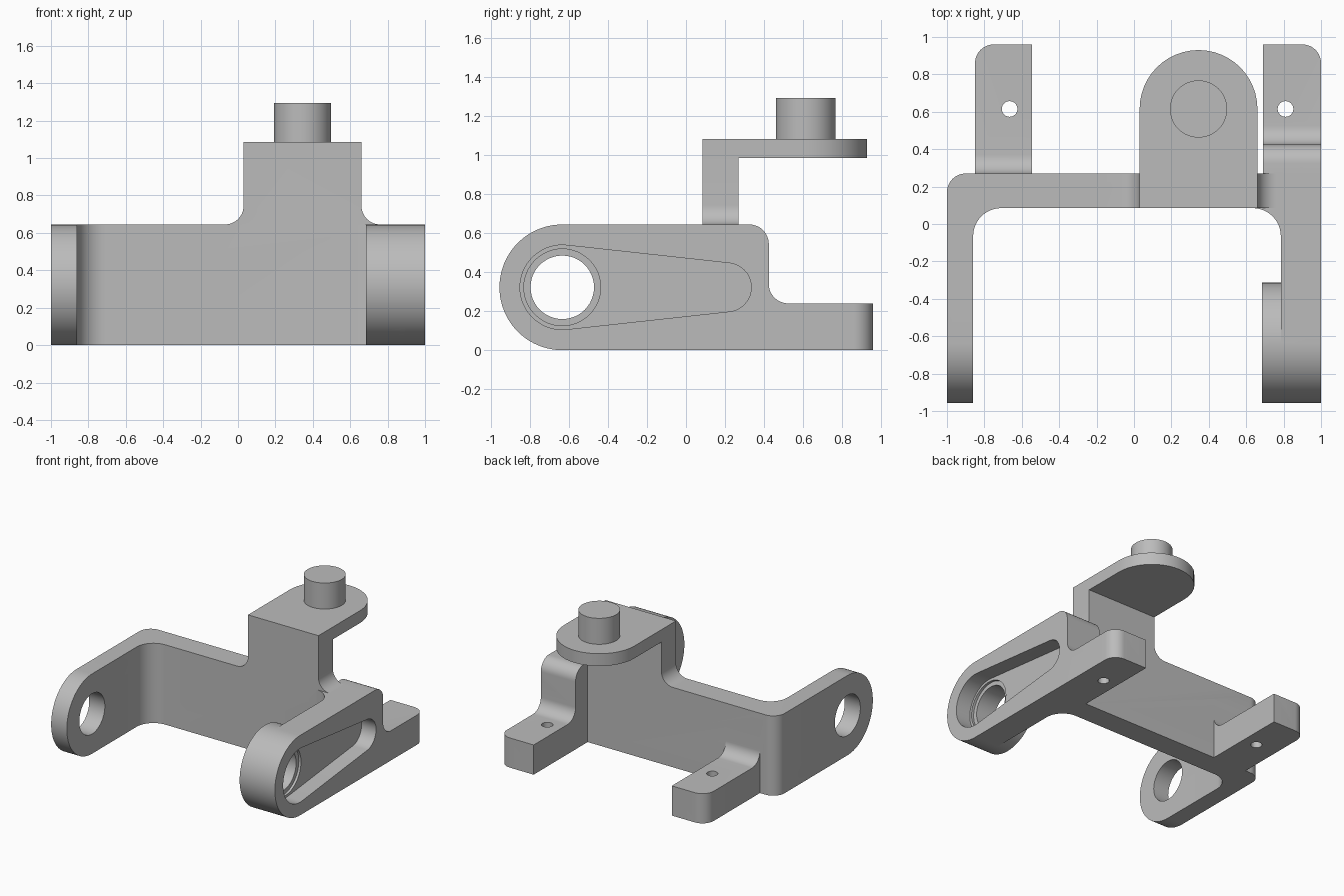
import bpy, bmesh, math
from mathutils import Vector

if "Cube" in bpy.data.objects:
    bpy.data.objects.remove(bpy.data.objects["Cube"])

metal = bpy.data.materials.new("plain_grey")
metal.use_nodes = True
GREY = (0.5, 0.5, 0.5, 1)
metal.diffuse_color = GREY
metal.node_tree.nodes["Principled BSDF"].inputs["Base Color"].default_value = GREY


def outline(*corners, steps=12):
    """Closed polygon from (u, v[, radius]) corners, with rounded corners."""
    pts = []
    for i, corner in enumerate(corners):
        p = Vector(corner[:2])
        r = corner[2] if len(corner) > 2 else 0
        if not r:
            pts.append(p)
            continue
        a = (Vector(corners[i - 1][:2]) - p).normalized()
        b = (Vector(corners[(i + 1) % len(corners)][:2]) - p).normalized()
        half = a.angle(b) / 2
        centre = p + (a + b).normalized() * r / math.sin(half)
        start = p + a * r / math.tan(half) - centre
        end = p + b * r / math.tan(half) - centre
        sweep = math.pi - 2 * half
        for k in range(steps + 1):
            t = k / steps
            pts.append(centre + (start * math.sin((1 - t) * sweep)
                                 + end * math.sin(t * sweep)) / math.sin(sweep))
    return [p for i, p in enumerate(pts) if (p - pts[i - 1]).length > 1e-5]


def taper(c1, r1, c2, r2, steps=32):
    """Outline around two circles that lie along the u axis."""
    phi = math.acos((r1 - r2) / (c2[0] - c1[0]))
    pts = []
    for c, r, a0, a1 in ((c1, r1, phi, 2 * math.pi - phi), (c2, r2, -phi, phi)):
        for k in range(steps + 1):
            a = a0 + (a1 - a0) * k / steps
            pts.append(Vector((c[0] + r * math.cos(a), c[1] + r * math.sin(a))))
    return pts


def circle(u, v, r, steps=48):
    return [Vector((u + r * math.cos(2 * math.pi * k / steps),
                    v + r * math.sin(2 * math.pi * k / steps))) for k in range(steps)]


def prism(name, pts, axis, low, high):
    """Extrude an outline along an axis."""
    place = {"x": lambda p, t: (t, p.x, p.y),
             "y": lambda p, t: (p.x, t, p.y),
             "z": lambda p, t: (p.x, p.y, t)}[axis]
    bm = bmesh.new()
    rings = [[bm.verts.new(place(p, t)) for p in pts] for t in (low, high)]
    for ring in rings:
        bm.faces.new(ring)
    for i in range(len(pts)):
        bm.faces.new((rings[0][i - 1], rings[0][i], rings[1][i], rings[1][i - 1]))
    bmesh.ops.recalc_face_normals(bm, faces=bm.faces)
    mesh = bpy.data.meshes.new(name)
    bm.to_mesh(mesh)
    bm.free()
    mesh.materials.append(metal)
    obj = bpy.data.objects.new(name, mesh)
    bpy.context.collection.objects.link(obj)
    return obj


def combine(target, other, operation):
    """Apply a boolean and drop the helper."""
    other.hide_render = True
    mod = target.modifiers.new("join", "BOOLEAN")
    mod.operation, mod.solver, mod.object = operation, "EXACT", other
    bpy.ops.object.select_all(action="DESELECT")
    bpy.context.view_layer.objects.active = target
    target.select_set(True)
    bpy.ops.object.modifier_apply(modifier=mod.name)
    bpy.data.objects.remove(other)


H, R = 0.645, 0.3225            # wall height, arm end radius
PY, PZ = -0.9575 + R, R         # pivot position
FRONT = PY - R

# U-shaped frame: back wall and two arms with round ends
body = prism("bracket_body", outline(
    (-1, -1.1), (-0.86, -1.1), (-0.86, 0.085, 0.15), (0.785, 0.085, 0.15),
    (0.785, -1.1), (1, -1.1), (1, 0.27), (-1, 0.27, 0.1)), "z", 0, H)
combine(body, prism("arm_shape", outline(
    (FRONT, 0, R), (0.5, 0), (0.5, H), (FRONT, H, R), steps=20), "x", -1.2, 1.2), "INTERSECT")

# Pivot boss on the inside of the left arm
combine(body, prism("pivot_boss", outline(
    (FRONT, 0, R), (PY + R, 0, R), (PY + R, H, R), (FRONT, H, R), steps=20),
    "x", 0.685, 0.9), "UNION")

# Feet, each with one rounded outer corner
tall_foot = prism("tall_foot", outline(
    (0.15, 0), (0.96, 0), (0.96, 0.24), (0.425, 0.24, 0.1),
    (0.425, H, 0.1), (0.15, H)), "x", 0.69, 1)
low_foot = prism("low_foot", outline(
    (0.2, 0), (0.96, 0), (0.96, 0.24), (0.27, 0.24, 0.1),
    (0.27, 0.5), (0.2, 0.5)), "x", -0.85, -0.545)
for foot, inner, outer in ((tall_foot, 0.69, 1), (low_foot, -0.545, -0.85)):
    combine(foot, prism("foot_shape", outline(
        (inner, 0), (outer, 0), (outer, 0.96, 0.1), (inner, 0.96)), "z", -1, 2), "INTERSECT")
    combine(body, foot, "UNION")

# Riser with filleted base
combine(body, prism("riser", outline(
    (-0.15, 0.5), (0.85, 0.5), (0.85, H), (0.66, H, 0.1), (0.66, 1.085),
    (0.03, 1.085), (0.03, H, 0.1), (-0.15, H)), "y", 0.085, 0.27), "UNION")

# Top plate and pin
combine(body, prism("top_plate", outline(
    (0.03, 0.085), (0.66, 0.085), (0.66, 0.93, 0.315), (0.03, 0.93, 0.315)),
    "z", 0.985, 1.085), "UNION")
combine(body, prism("pin", circle(0.345, 0.615, 0.153), "z", 1.03, 1.295), "UNION")

# Tapered pocket, shallow counterbore, pivot holes and screw holes
cutters = [
    ("pocket", taper((PY, PZ), 0.217, (0.21, PZ), 0.125), "x", 0.87, 1.2),
    ("counterbore", circle(PY, PZ, 0.197), "x", 0.85, 1.2),
    ("pivot_hole", circle(PY, PZ, 0.163), "x", -1.2, 1.2),
    ("left_screw_hole", circle(0.81, 0.615, 0.042, 24), "z", -0.2, 0.4),
    ("right_screw_hole", circle(-0.665, 0.615, 0.042, 24), "z", -0.2, 0.4),
]
for cutter in cutters:
    combine(body, prism(*cutter), "DIFFERENCE")

bpy.ops.object.select_all(action="DESELECT")
body.select_set(True)
bpy.context.view_layer.objects.active = body
bpy.ops.object.shade_smooth_by_angle(angle=math.radians(30))
